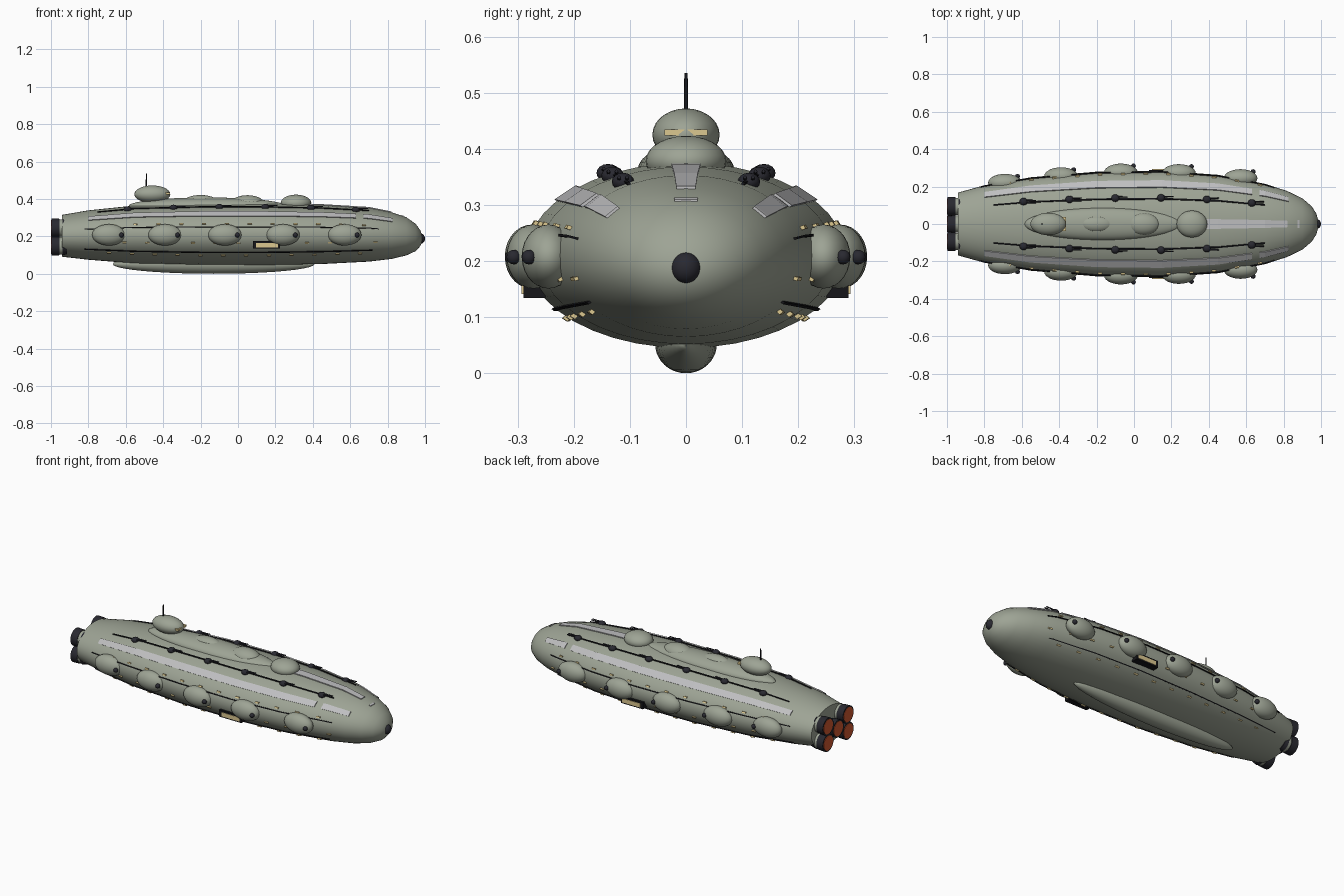
import bpy, bmesh
from math import cos, sin, radians, pi
from mathutils import Matrix, Vector

if "Cube" in bpy.data.objects:
    bpy.data.objects.remove(bpy.data.objects["Cube"])


def material(name, rgb):
    m = bpy.data.materials.new(name)
    m.use_nodes = True
    m.diffuse_color = (*rgb, 1)
    bsdf = m.node_tree.nodes["Principled BSDF"]
    bsdf.inputs["Base Color"].default_value = (*rgb, 1)
    bsdf.inputs["Roughness"].default_value = 0.6
    return m


HULL = material("grey green hull", (0.34, 0.37, 0.30))
PANEL = material("pale grey panel", (0.52, 0.52, 0.53))
DARK = material("dark gunmetal", (0.022, 0.022, 0.03))
BLACK = material("black trim", (0.008, 0.008, 0.01))
WINDOW = material("pale yellow window", (0.72, 0.58, 0.28))
GLOW = material("orange engine glow", (0.65, 0.10, 0.03))


def finish(bm, name, mat, smooth=True):
    bmesh.ops.recalc_face_normals(bm, faces=bm.faces)
    mesh = bpy.data.meshes.new(name)
    bm.to_mesh(mesh)
    bm.free()
    mesh.materials.append(mat)
    obj = bpy.data.objects.new(name, mesh)
    bpy.context.collection.objects.link(obj)
    if smooth:
        bpy.ops.object.select_all(action='DESELECT')
        obj.select_set(True)
        bpy.context.view_layer.objects.active = obj
        bpy.ops.object.shade_smooth_by_angle(angle=radians(40))
    return obj


def ellipsoid(name, mat, centre, radii, segments=28):
    bm = bmesh.new()
    bmesh.ops.create_uvsphere(bm, u_segments=segments, v_segments=segments // 2, radius=1,
                              matrix=Matrix.Translation(centre) @ Matrix.Diagonal((*radii, 1)))
    return finish(bm, name, mat)


def box(name, mat, centre, size):
    bm = bmesh.new()
    bmesh.ops.create_cube(bm, size=1, matrix=Matrix.Translation(centre) @ Matrix.Diagonal((*size, 1)))
    return finish(bm, name, mat, False)


def rod(name, mat, start, end, r0, r1, segments=24):
    a, b = Vector(start), Vector(end)
    turn = (b - a).to_track_quat('Z', 'Y').to_matrix().to_4x4()
    bm = bmesh.new()
    bmesh.ops.create_cone(bm, cap_ends=True, segments=segments, radius1=r0, radius2=r1,
                          depth=(b - a).length, matrix=Matrix.Translation((a + b) / 2) @ turn)
    return finish(bm, name, mat)


# Hull stations: x, half width, centre height, half height
STATIONS = [(-.94, .168, .203, .112), (-.8, .207, .207, .132), (-.55, .250, .21, .155),
            (-.2, .280, .21, .165), (.15, .285, .21, .165), (.45, .263, .21, .158),
            (.7, .215, .209, .144), (.82, .176, .204, .125), (.9, .137, .2, .102),
            (.95, .095, .194, .073), (.975, .055, .19, .042), (.985, .02, .188, .015)]


def hull_point(x, degrees, lift=0.0):
    for p, q in zip(STATIONS, STATIONS[1:]):
        if x <= q[0]:
            break
    t = (x - p[0]) / (q[0] - p[0])
    w, c, h = (p[i] + (q[i] - p[i]) * t for i in (1, 2, 3))
    a = radians(degrees)
    return Vector((x, (w + lift) * cos(a), c + (h + lift) * sin(a)))


def loft(bm, rings):
    rows = [[bm.verts.new(v) for v in ring] for ring in rings]
    n = len(rows[0])
    for r, s in zip(rows, rows[1:]):
        for i in range(n):
            bm.faces.new((r[i], r[(i + 1) % n], s[(i + 1) % n], s[i]))
    bm.faces.new(rows[0])
    bm.faces.new(rows[-1])


def hull_strip(bm, x0, x1, a0, a1, lift):
    """Thin plate that follows the hull between two angles."""
    xs = sorted([x0, x1] + [s[0] for s in STATIONS if x0 < s[0] < x1])
    loft(bm, [[hull_point(x, a0, -.003), hull_point(x, a1, -.003),
               hull_point(x, a1, lift), hull_point(x, a0, lift)] for x in xs])


bm = bmesh.new()
loft(bm, [[hull_point(s[0], k * 360 / 40) for k in range(40)] for s in STATIONS])
finish(bm, "hull", HULL)
ellipsoid("nose_sensor", DARK, (.974, 0, .188), (.026, .027, .028))

# Upper deck, domes, bridge and keel
ellipsoid("upper_deck", HULL, (-.165, 0, .362), (.42, .086, .046), 40)
ellipsoid("aft_deck_dome", HULL, (-.2, 0, .385), (.09, .045, .036))
ellipsoid("mid_deck_dome", HULL, (.05, 0, .375), (.09, .06, .045))
ellipsoid("forward_dome", HULL, (.31, 0, .378), (.082, .072, .045))
ellipsoid("bridge", HULL, (-.458, 0, .425), (.096, .06, .047))
box("bridge_window", WINDOW, (-.377, 0, .429), (.025, .076, .011))
rod("antenna", BLACK, (-.49, 0, .455), (-.49, 0, .535), .004, .003, 10)
ellipsoid("keel", HULL, (-.13, 0, .052), (.54, .055, .052), 40)

# Centre spine panels
bm = bmesh.new()
hull_strip(bm, .36, .82, 84.5, 95.5, .005)
hull_strip(bm, .875, .885, 82, 98, .004)
finish(bm, "spine_panels", PANEL, False)

for side, label in ((1, "left"), (-1, "right")):
    def angle(a):
        return a if side > 0 else 180 - a

    # Long pale panels on the shoulder
    bm = bmesh.new()
    for x0, x1 in ((-.8, .63), (.67, .825)):
        hull_strip(bm, x0, x1, angle(36), angle(47), .005)
    finish(bm, label + "_shoulder_panels", PANEL, False)

    # Dark trim lines
    bm = bmesh.new()
    for x0, x1, a in ((-.75, .7, 62), (-.82, .75, 14), (-.82, .72, -35)):
        hull_strip(bm, x0, x1, angle(a - .8), angle(a + .8), .005)
    finish(bm, label + "_trim_lines", BLACK, False)

    # Rows of small windows
    bm = bmesh.new()
    for a, first, count in ((20, -.68, 12), (-16, -.74, 13), (-42, -.7, 12)):
        for k in range(count):
            x = first + k * .122
            hull_strip(bm, x, x + .022, angle(a - 1.3), angle(a + 1.3), .007)
    finish(bm, label + "_windows", WINDOW, False)

    # Side pods, each with a dark sensor ball
    for x, y in ((-.69, .22), (-.39, .255), (-.07, .275), (.24, .272), (.57, .245)):
        ellipsoid(label + "_pod", HULL, (x, side * y, .208), (.09, .048, .057))
        ellipsoid(label + "_pod_sensor", DARK, (x + .067, side * (y + .035), .207),
                  (.013, .013, .013), 16)

    # Turrets with twin barrels
    for x in (-.59, -.345, -.1, .145, .39, .63):
        p = hull_point(x, angle(61), .003)
        ellipsoid(label + "_turret", DARK, p, (.022, .02, .016), 16)
        for offset in (-.007, .007):
            start = p + Vector((.01, offset, .006))
            rod(label + "_barrel", DARK, start, start + Vector((.055, 0, .002)), .004, .003, 8)

    # Lit hangar bay in a dark frame
    box(label + "_hangar_frame", BLACK, (.152, side * .27, .154), (.145, .04, .04))
    box(label + "_hangar_light", WINDOW, (.155, side * .29, .153), (.118, .006, .024))

# Engine cluster
for y, z in ((-.094, .245), (.094, .245), (-.094, .148), (.094, .148), (0, .197)):
    rod("engine_collar", DARK, (-.915, y, z), (-.937, y, z), .044, .049)
    rod("engine_housing", HULL, (-.93, y, z), (-.962, y, z), .046, .046)
    rod("engine_bell", DARK, (-.955, y, z), (-.998, y, z), .049, .051)
    rod("engine_glow", GLOW, (-.99, y, z), (-1.0, y, z), .043, .043)
